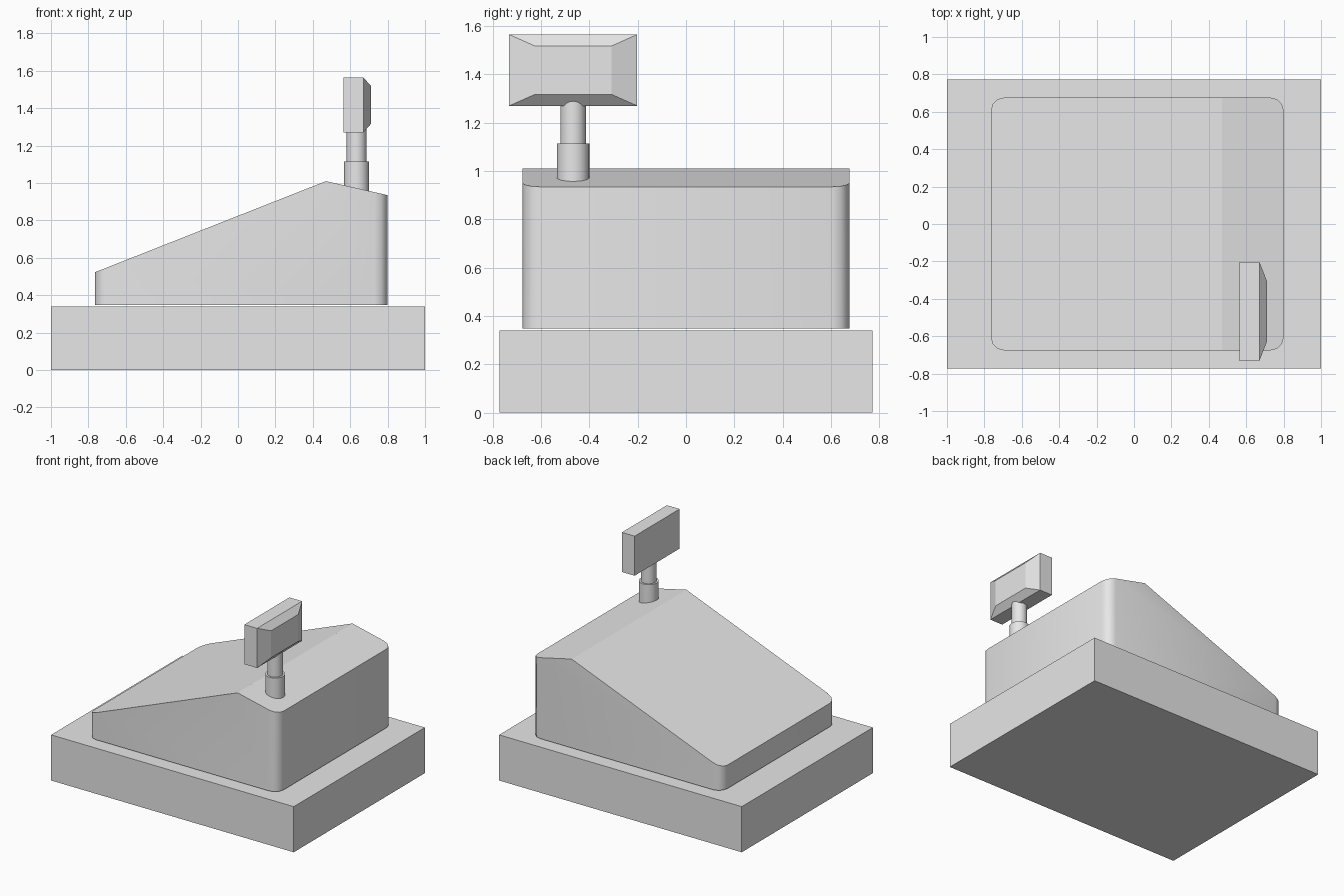
import bpy, bmesh, math
from mathutils import Matrix

default = bpy.data.objects.get("Cube")
if default:
    bpy.data.objects.remove(default, do_unlink=True)

COLOUR = (0.8, 0.8, 0.8, 1.0)
grey = bpy.data.materials.new("light_grey")
grey.use_nodes = True
grey.diffuse_color = COLOUR
next(n for n in grey.node_tree.nodes if n.type == 'BSDF_PRINCIPLED').inputs["Base Color"].default_value = COLOUR


def finish(name, bm, smooth=None):
    """Turn a bmesh into a named object, optionally smoothed below an angle."""
    bmesh.ops.recalc_face_normals(bm, faces=bm.faces)
    mesh = bpy.data.meshes.new(name)
    bm.to_mesh(mesh)
    bm.free()
    mesh.materials.append(grey)
    obj = bpy.data.objects.new(name, mesh)
    bpy.context.collection.objects.link(obj)
    if smooth:
        bpy.ops.object.select_all(action='DESELECT')
        obj.select_set(True)
        bpy.context.view_layer.objects.active = obj
        bpy.ops.object.shade_smooth_by_angle(angle=math.radians(smooth))
    return obj


def box(bm, lo, hi):
    size = [b - a for a, b in zip(lo, hi)]
    mid = [(a + b) / 2 for a, b in zip(lo, hi)]
    matrix = Matrix.Translation(mid) @ Matrix.Diagonal((*size, 1))
    return bmesh.ops.create_cube(bm, size=1, matrix=matrix)["verts"]


def cylinder(name, x, y, z0, z1, radius):
    bm = bmesh.new()
    bmesh.ops.create_cone(bm, cap_ends=True, segments=32, radius1=radius, radius2=radius,
                          depth=z1 - z0, matrix=Matrix.Translation((x, y, (z0 + z1) / 2)))
    return finish(name, bm, 32)


# Cash drawer base
bm = bmesh.new()
box(bm, (-1, -0.772, 0), (1, 0.772, 0.34))
finish("drawer_base", bm)

# Wedge body: side profile pushed through, then vertical corners rounded
profile = [(-0.765, 0.348), (0.8, 0.348), (0.8, 0.935), (0.47, 1.01), (-0.765, 0.523)]
bm = bmesh.new()
side = bm.faces.new([bm.verts.new((x, -0.676, z)) for x, z in profile])
pushed = bmesh.ops.extrude_face_region(bm, geom=[side])["geom"]
for v in pushed:
    if isinstance(v, bmesh.types.BMVert):
        v.co.y = 0.676
bmesh.ops.recalc_face_normals(bm, faces=bm.faces)
upright = [e for e in bm.edges
           if abs((e.verts[0].co - e.verts[1].co).normalized().z) > 0.99]
bmesh.ops.bevel(bm, geom=upright, offset=0.07, offset_type='OFFSET', segments=3,
                profile=0.5, affect='EDGES')
finish("wedge_body", bm, 32)

# Display pole in two stages
POLE_X, POLE_Y = 0.634, -0.467
cylinder("pole_sleeve", POLE_X, POLE_Y, 0.9, 1.115, 0.067)
cylinder("pole_tube", POLE_X, POLE_Y, 1.1, 1.32, 0.053)

# Customer display: box with a bevelled face towards +x
bm = bmesh.new()
box(bm, (0.565, -0.732, 1.27), (0.67, -0.202, 1.565))
bm.faces.ensure_lookup_table()
face = max(bm.faces, key=lambda f: f.calc_center_median().x)
centre = face.calc_center_median()
raised = bmesh.ops.extrude_face_region(bm, geom=[face])["geom"]
bmesh.ops.delete(bm, geom=[face], context='FACES_ONLY')
for v in raised:
    if isinstance(v, bmesh.types.BMVert):
        v.co.x = 0.712
        v.co.y = centre.y + (v.co.y - centre.y) * 0.6
        v.co.z = centre.z + (v.co.z - centre.z) * 0.68
finish("customer_display", bm)
